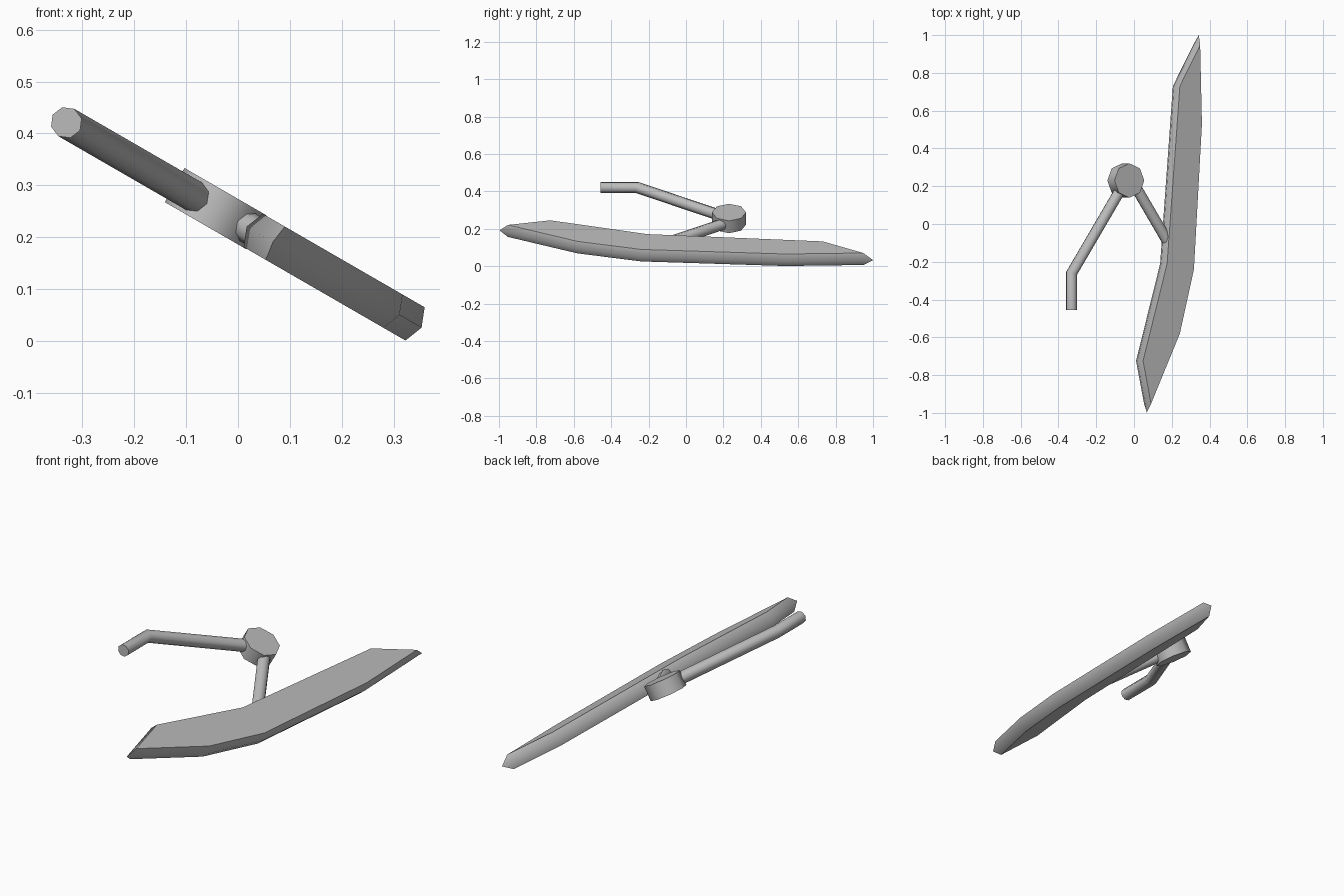
import bpy, bmesh, math
from mathutils import Vector, Matrix

if "Cube" in bpy.data.objects:
    bpy.data.objects.remove(bpy.data.objects["Cube"])

# everything lies in one plane, tilted 30 degrees about y
TILT = Matrix.Translation((0, 0, 0.23)) @ Matrix.Rotation(math.radians(30), 4, 'Y')

grey = bpy.data.materials.new("plain_grey")
grey.diffuse_color = (0.5, 0.5, 0.5, 1)
grey.use_nodes = True
grey.node_tree.nodes["Principled BSDF"].inputs["Base Color"].default_value = grey.diffuse_color


def loft(name, rings):
    """Closed solid through a row of rings with equal point counts."""
    bm = bmesh.new()
    loops = [[bm.verts.new(p) for p in ring] for ring in rings]
    for a, b in zip(loops, loops[1:]):
        for i in range(len(a)):
            j = (i + 1) % len(a)
            bm.faces.new((a[i], a[j], b[j], b[i]))
    bm.faces.new(loops[0][::-1])
    bm.faces.new(loops[-1])
    bm.transform(TILT)
    bmesh.ops.recalc_face_normals(bm, faces=bm.faces)
    mesh = bpy.data.meshes.new(name)
    bm.to_mesh(mesh)
    bm.free()
    mesh.materials.append(grey)
    ob = bpy.data.objects.new(name, mesh)
    bpy.context.collection.objects.link(ob)
    bpy.ops.object.select_all(action='DESELECT')
    ob.select_set(True)
    bpy.context.view_layer.objects.active = ob
    bpy.ops.object.shade_smooth_by_angle(angle=math.radians(50))
    return ob


def offset(poly, d):
    """Mitred outward offset of a counter-clockwise outline."""
    out = []
    for i, p in enumerate(poly):
        a = (p - poly[i - 1]).normalized()
        b = (poly[(i + 1) % len(poly)] - p).normalized()
        na, nb = Vector((a.y, -a.x)), Vector((b.y, -b.x))
        out.append(p + (na + nb) * d / (1 + na.dot(nb)))
    return out


def rod(name, path, r=0.0305, sides=8):
    """Round bar along a flat path, mitred at the bends."""
    pts = [Vector(p) for p in path]
    rings = []
    for i, p in enumerate(pts):
        dirs = [(b - a).normalized() for a, b in zip(pts, pts[1:])]
        a, b = dirs[max(i - 1, 0)], dirs[min(i, len(dirs) - 1)]
        na, nb = Vector((a.y, -a.x)), Vector((b.y, -b.x))
        side = (na + nb) / (1 + na.dot(nb))
        ring = []
        for k in range(sides):
            t = 2 * math.pi * k / sides
            q = p + side * r * math.cos(t)
            ring.append((q.x, q.y, r * math.sin(t)))
        rings.append(ring)
    return loft(name, rings)


# curved blade with a pointed rim at mid thickness
face = [Vector(p) for p in (
    (0.083, -0.952), (0.259, -0.58), (0.345, -0.24), (0.394, 0.53),
    (0.383, 0.948), (0.259, 0.73), (0.181, -0.21), (0.034, -0.725))]
rim = offset(face, 0.0145)
loft("blade", [[(p.x, p.y, n) for p in ring]
               for ring, n in ((face, -0.037), (rim, 0), (face, 0.037))])

# eight-sided hub
hub = [(-0.05 + 0.091 * math.cos(k * math.pi / 4),
        0.23 + 0.091 * math.sin(k * math.pi / 4)) for k in range(8)]
loft("hub", [[(u, y, n) for u, y in hub] for n in (-0.038, 0.038)])

# bent handle and short link to the blade
rod("handle_rod", [(-0.382, -0.456), (-0.382, -0.262), (-0.05, 0.23)])
rod("link_rod", [(-0.012, 0.23), (0.2, -0.085)])
